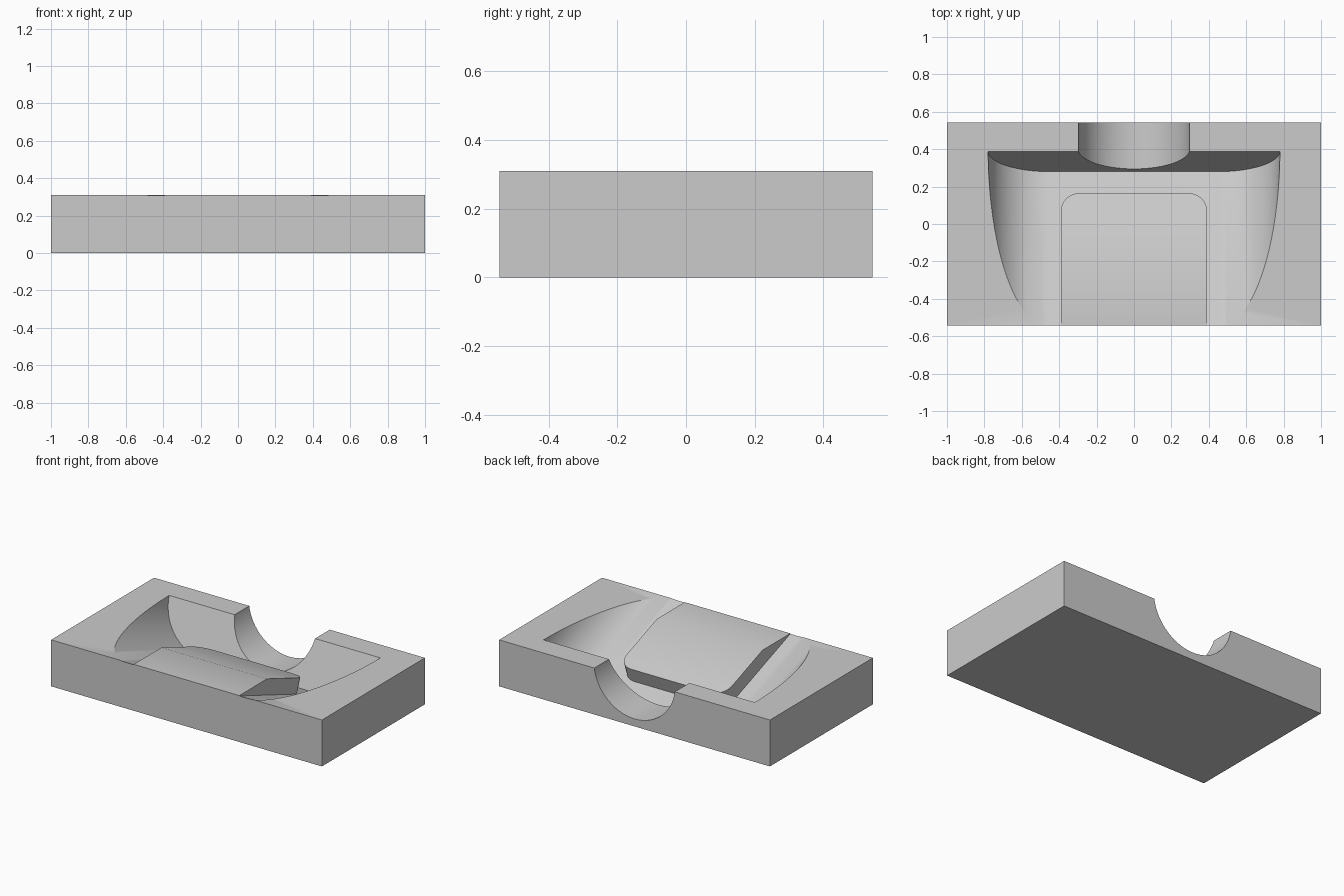
import bpy, bmesh
from math import sin, cos, pi, atan

if "Cube" in bpy.data.objects:
    bpy.data.objects.remove(bpy.data.objects["Cube"], do_unlink=True)

HALF_Y, TOP = 0.543, 0.31
TILT = atan(0.361)

grey = bpy.data.materials.new("plain grey")
grey.use_nodes = True
colour = (0.6, 0.6, 0.6, 1)
grey.diffuse_color = colour
grey.node_tree.nodes["Principled BSDF"].inputs["Base Color"].default_value = colour


def prism(name, outline, offset):
    """Extrude a closed outline of 3D points along an offset."""
    bm = bmesh.new()
    face = bm.faces.new([bm.verts.new(p) for p in outline])
    grown = bmesh.ops.extrude_face_region(bm, geom=[face])
    moved = [g for g in grown["geom"] if isinstance(g, bmesh.types.BMVert)]
    bmesh.ops.translate(bm, verts=moved, vec=offset)
    bmesh.ops.recalc_face_normals(bm, faces=bm.faces)
    mesh = bpy.data.meshes.new(name)
    bm.to_mesh(mesh)
    bm.free()
    mesh.materials.append(grey)
    obj = bpy.data.objects.new(name, mesh)
    bpy.context.collection.objects.link(obj)
    return obj


def tilt(obj):
    obj.location = (0, 0.28, 0.01)
    obj.rotation_euler = (-TILT, 0, 0)


def subtract(target, cutter):
    """Cut one solid out of another and discard the cutter."""
    cutter.hide_render = True
    mod = target.modifiers.new("cut", 'BOOLEAN')
    mod.operation, mod.solver, mod.object = 'DIFFERENCE', 'EXACT', cutter
    bpy.context.view_layer.update()
    graph = bpy.context.evaluated_depsgraph_get()
    mesh = bpy.data.meshes.new_from_object(target.evaluated_get(graph))
    target.modifiers.clear()
    target.data = mesh
    bpy.data.objects.remove(cutter, do_unlink=True)


# Solid rectangular block
block = prism("block", [(-1, -HALF_Y, 0), (1, -HALF_Y, 0), (1, HALF_Y, 0), (-1, HALF_Y, 0)],
              (0, 0, TOP))

# Sloping recess: flat floor with elliptical flanks
FLAT, RX, RZ, STEPS = 0.45, 0.33, 0.323, 24
flank = [(FLAT + RX * sin(i * pi / 2 / STEPS), 0, RZ * (1 - cos(i * pi / 2 / STEPS)))
         for i in range(STEPS + 1)] + [(FLAT + RX, 0, 0.8)]
recess = prism("recess_cutter", flank + [(-x, y, z) for x, y, z in reversed(flank)], (0, -1.6, 0))
tilt(recess)

# Raised pad left standing on the recess floor, with rounded back corners
W, BACK, R = 0.39, -0.159, 0.1
corner = [(W - R + R * cos(i * pi / 16), BACK - R + R * sin(i * pi / 16), -0.1) for i in range(9)]
right = [(W, -2, -0.1)] + corner
pad = prism("pad", right + [(-x, y, z) for x, y, z in reversed(right)], (0, 0, 0.202))
tilt(pad)
subtract(recess, pad)
subtract(block, recess)

# Round channel opening through the back wall
channel = prism("channel_cutter",
                [(0.3 * cos(i * pi / 32), 0.22, 0.35 + 0.3 * sin(i * pi / 32)) for i in range(64)],
                (0, 0.6, 0))
subtract(block, channel)

# Smooth curved walls, keep hard edges
block.data.materials.clear()
block.data.materials.append(grey)
bpy.ops.object.select_all(action='DESELECT')
block.select_set(True)
bpy.context.view_layer.objects.active = block
bpy.ops.object.shade_smooth_by_angle(angle=pi / 6)
